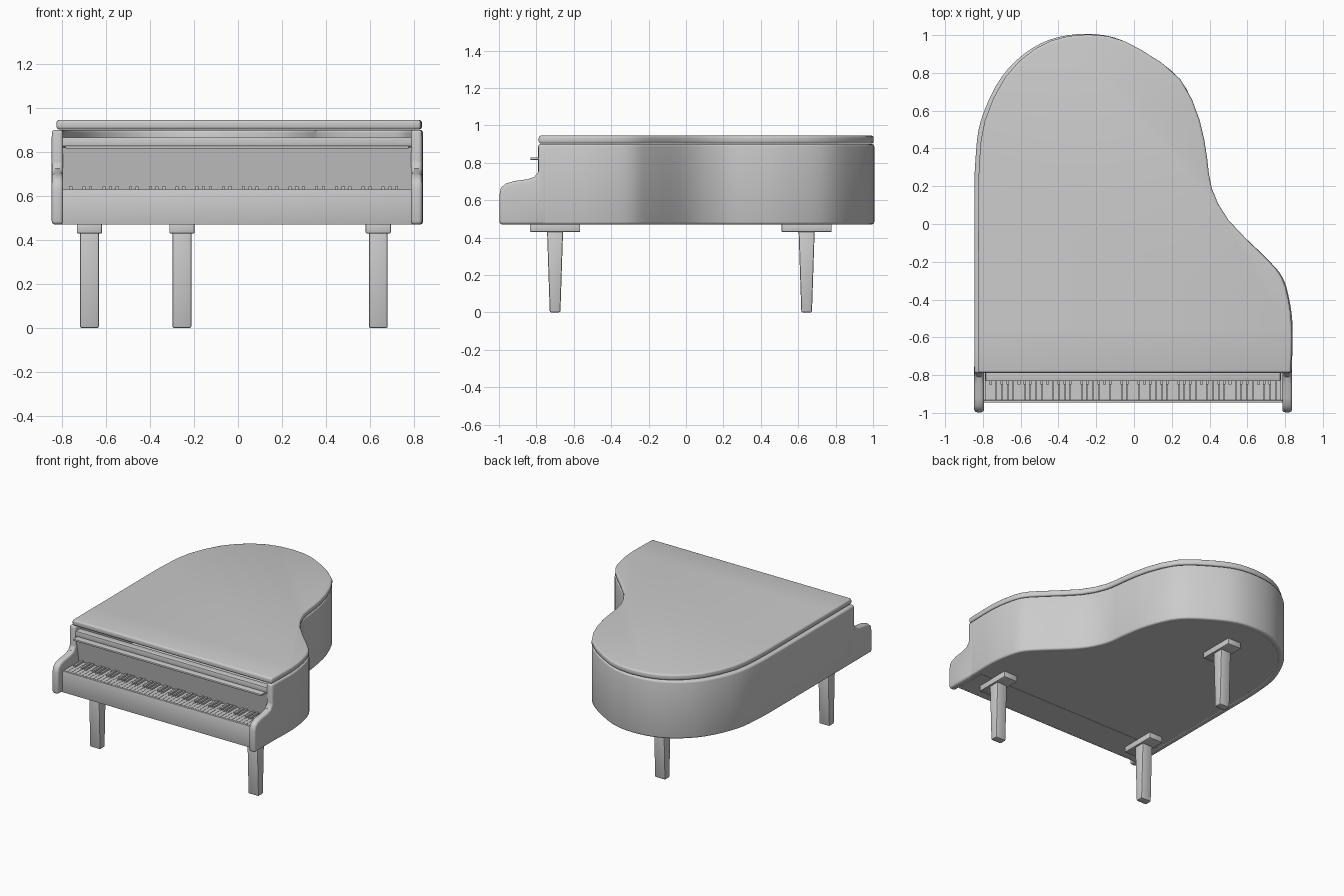
import bpy, bmesh, math
from mathutils import Vector

if "Cube" in bpy.data.objects:
    bpy.data.objects.remove(bpy.data.objects["Cube"])


def finish(bm, name, bevel=0.0, segs=3):
    """Round the sharp edges, then turn the bmesh into an object."""
    bmesh.ops.recalc_face_normals(bm, faces=bm.faces)
    if bevel:
        sharp = [e for e in bm.edges if len(e.link_faces) == 2
                 and e.calc_face_angle(0) > math.radians(45)]
        bmesh.ops.bevel(bm, geom=sharp, offset=bevel, segments=segs,
                        profile=0.5, affect='EDGES', clamp_overlap=False)
    me = bpy.data.meshes.new(name)
    bm.to_mesh(me)
    bm.free()
    ob = bpy.data.objects.new(name, me)
    bpy.context.collection.objects.link(ob)
    bpy.ops.object.select_all(action='DESELECT')
    ob.select_set(True)
    bpy.context.view_layer.objects.active = ob
    bpy.ops.object.shade_smooth_by_angle(angle=math.radians(35))
    return ob


def prism(name, pts, depth, bevel=0.0):
    """Extrude a closed 3D outline along the vector depth."""
    bm = bmesh.new()
    face = bm.faces.new([bm.verts.new(p) for p in pts])
    new = bmesh.ops.extrude_face_region(bm, geom=[face], use_keep_orig=True)['geom']
    bmesh.ops.translate(bm, vec=depth, verts=[g for g in new if isinstance(g, bmesh.types.BMVert)])
    return finish(bm, name, bevel)


def add_box(bm, x, y, z):
    vs = bmesh.ops.create_cube(bm, size=1)['verts']
    for v in vs:
        v.co = [r[0] + (c + 0.5) * (r[1] - r[0]) for c, r in zip(v.co, (x, y, z))]
    return vs


def box(name, x, y, z, bevel=0.0):
    bm = bmesh.new()
    add_box(bm, x, y, z)
    return finish(bm, name, bevel, 2)


def spline(ctrl, n):
    """Smooth curve through the control points."""
    p = [Vector(c) for c in ctrl]
    p = [2 * p[0] - p[1]] + p + [2 * p[-1] - p[-2]]
    out = []
    for a, b, c, d in zip(p, p[1:], p[2:], p[3:]):
        for k in range(n):
            t = k / n
            out.append(0.5 * (2 * b + (c - a) * t + (2 * a - 5 * b + 4 * c - d) * t * t
                              + (3 * b - a - 3 * c + d) * t ** 3))
    return out + [p[-2]]


def inset(path, dist):
    """Shift an open clockwise path to its inner side."""
    res = []
    for i, p in enumerate(path):
        t = (path[min(i + 1, len(path) - 1)] - path[max(i - 1, 0)]).normalized()
        res.append(p + Vector((t.y, -t.x)) * dist)
    return res


# plan outline, from left front round the tail to right front
plan = [(-0.845, -0.79), (-0.845, -0.3), (-0.845, 0.1), (-0.84, 0.33), (-0.81, 0.55),
        (-0.70, 0.78), (-0.54, 0.93), (-0.36, 0.998), (-0.15, 0.998), (0.03, 0.925),
        (0.24, 0.77), (0.345, 0.55), (0.385, 0.35), (0.41, 0.19), (0.50, 0.02),
        (0.70, -0.18), (0.785, -0.28), (0.822, -0.40), (0.84, -0.55), (0.835, -0.79)]
outer = spline(plan, 4)
inner = inset(outer, 0.05)

# curved rim wall
prism("rim", [(p.x, p.y, 0.47) for p in outer + inner[::-1]], (0, 0, 0.43), 0.014)

# floor of the case
prism("bottom_board", [(p.x, p.y, 0.473) for p in inset(outer, 0.025)], (0, 0, 0.05))

# lid, slightly smaller and coarser than the rim
lid = spline([(x * 0.985 + 0.008, y * 0.997) for x, y in plan], 2)
prism("lid", [(p.x, p.y, 0.902) for p in lid], (0, 0, 0.043), 0.013)

# arms beside the keyboard
arm = [(-0.74, 0.47), (-0.997, 0.47), (-0.997, 0.63), (-0.99, 0.665), (-0.965, 0.688),
       (-0.92, 0.702), (-0.85, 0.711), (-0.81, 0.724), (-0.79, 0.752), (-0.785, 0.80),
       (-0.785, 0.885), (-0.74, 0.885)]
for side, x in (("left", -0.846), ("right", 0.785)):
    prism(side + "_arm", [(x, y, z) for y, z in arm], (0.052, 0, 0), 0.016)

# key bed and front slip
box("key_bed", (-0.80, 0.79), (-0.935, -0.70), (0.471, 0.612))
box("key_slip", (-0.80, 0.79), (-0.945, -0.933), (0.47, 0.63), 0.002)

# keys
x0, x1, count = -0.79, 0.78, 52
w = (x1 - x0) / count
white, black = bmesh.new(), bmesh.new()
for i in range(count):
    a = x0 + i * w
    add_box(white, (a + 0.001, a + w - 0.001), (-0.932, -0.74), (0.608, 0.63))
    if i % 7 in (0, 2, 3, 5, 6) and i < count - 1:
        add_box(black, (a + w - 0.007, a + w + 0.007), (-0.85, -0.74), (0.61, 0.643))
finish(white, "white_keys")
finish(black, "black_keys")

# leaning fallboard, folding shelf and rail above it
prism("fallboard", [(-0.80, -0.785, 0.82), (-0.80, -0.745, 0.61),
                    (-0.80, -0.715, 0.61), (-0.80, -0.755, 0.82)], (1.59, 0, 0))
box("fallboard_lip", (-0.785, 0.775), (-0.832, -0.75), (0.815, 0.829), 0.004)
box("front_rail", (-0.80, 0.79), (-0.785, -0.73), (0.825, 0.866), 0.004)

# legs with mounting plates
for name, x, y in (("front_left", -0.675, -0.70), ("front_right", 0.637, -0.70),
                   ("rear", -0.255, 0.645)):
    bm = bmesh.new()
    for v in add_box(bm, (x - 0.043, x + 0.043), (y - 0.043, y + 0.043), (0, 0.44)):
        if v.co.z < 0.1:
            v.co.y = y + (v.co.y - y) * 0.66
    finish(bm, name + "_leg", 0.008, 2)
    box(name + "_leg_plate", (x - 0.057, x + 0.057), (y - 0.134, y + 0.134), (0.43, 0.476), 0.004)
